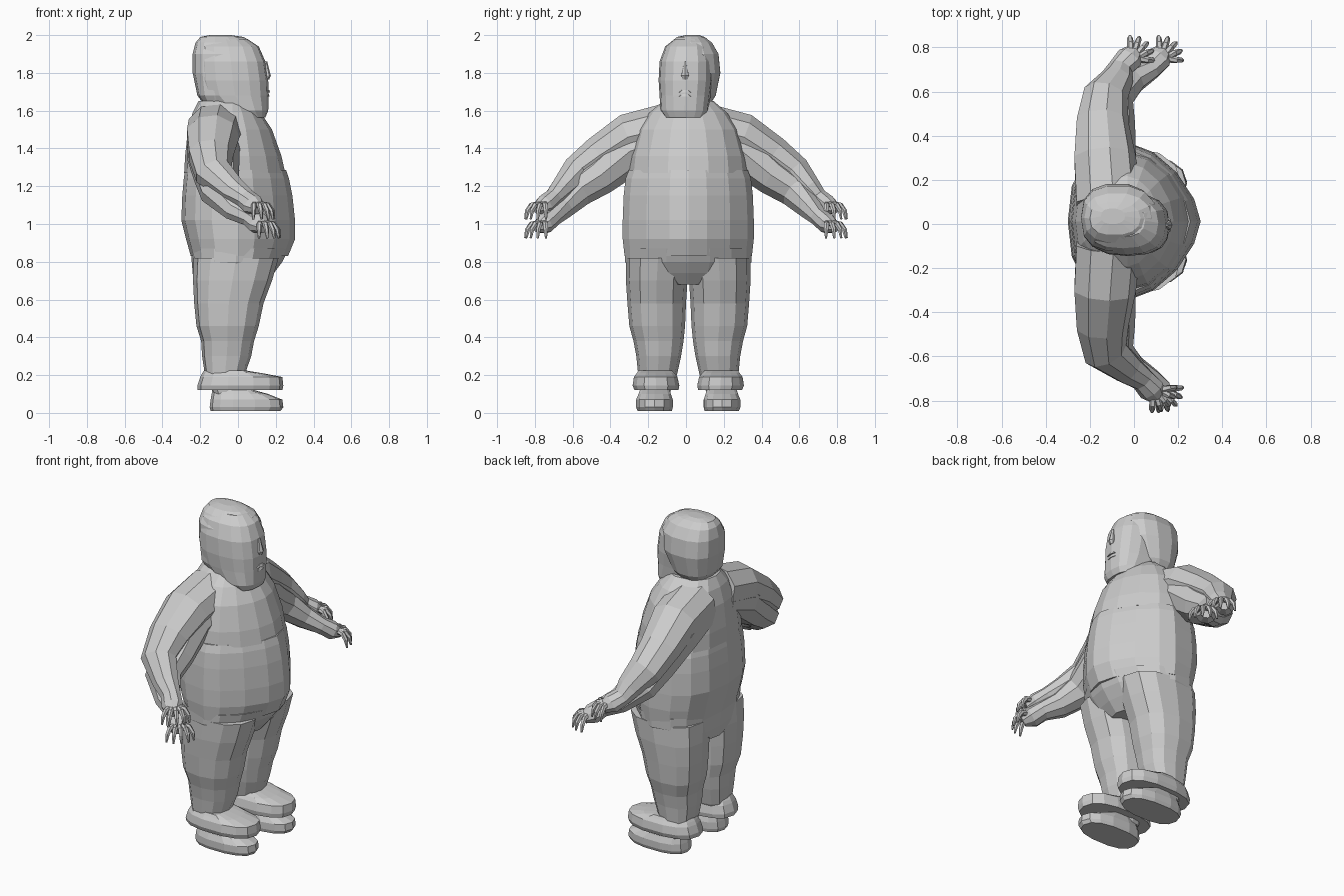
import bpy, bmesh
from math import cos, sin, pi, radians
from mathutils import Vector

cube = bpy.data.objects.get("Cube")
if cube:
    bpy.data.objects.remove(cube, do_unlink=True)

mat = bpy.data.materials.new("plain grey")
mat.use_nodes = True
grey = (0.6, 0.6, 0.6, 1)
mat.diffuse_color = grey
mat.node_tree.nodes["Principled BSDF"].inputs["Base Color"].default_value = grey


def skin(name, rings):
    """Bridge equal rings of points into a closed flat-shaded mesh."""
    bm = bmesh.new()
    loops = [[bm.verts.new(p) for p in r] for r in rings]
    n = len(loops[0])
    for a, b in zip(loops, loops[1:]):
        for i in range(n):
            j = (i + 1) % n
            bm.faces.new((a[i], a[j], b[j], b[i]))
    bm.faces.new(loops[0][::-1])
    bm.faces.new(loops[-1])
    bmesh.ops.recalc_face_normals(bm, faces=bm.faces)
    mesh = bpy.data.meshes.new(name)
    bm.to_mesh(mesh)
    bm.free()
    mesh.materials.append(mat)
    obj = bpy.data.objects.new(name, mesh)
    bpy.context.collection.objects.link(obj)


def power(v, p):
    return (1 if v >= 0 else -1) * abs(v) ** (2 / p)


def level(z, back, front, y0, y1, cx=None, pf=2.0, pb=2.6, sides=14):
    """Horizontal ring with its own roundness at front and back."""
    cx = (back + front) / 2 if cx is None else cx
    pts = []
    for i in range(sides):
        c, s = cos(2 * pi * i / sides), sin(2 * pi * i / sides)
        p = pf if c > 0 else pb
        x = cx + power(c, p) * ((front - cx) if c > 0 else (cx - back))
        pts.append((x, (y0 + y1) / 2 + power(s, p) * (y1 - y0) / 2, z))
    return pts


def stack(name, rows, **kw):
    skin(name, [level(*r, **kw) for r in rows])


def tube(name, path, sides=9, wide=1.0):
    """Tapered limb through (x, y, z, radius) points."""
    rings = []
    for i, (x, y, z, r) in enumerate(path):
        a, b = path[max(i - 1, 0)], path[min(i + 1, len(path) - 1)]
        d = (Vector(b[:3]) - Vector(a[:3])).normalized()
        u = d.cross(Vector((1, 0, 0))).normalized()
        v = u.cross(d)
        rings.append([Vector((x, y, z)) + r * (u * sin(2 * pi * k / sides)
                      + v * wide * cos(2 * pi * k / sides)) for k in range(sides)])
    skin(name, rings)


# Torso: shirt overlapping a broad belly with a ridged front, seat above the crotch
off = 0.012
def body(name, rows, **kw):
    stack(name, [(z, b, f, off - w, off + w) for z, b, f, w in rows], sides=16, **kw)

body("shirt", [(1.27, -.285, .25, .315), (1.36, -.28, .23, .305), (1.5, -.265, .18, .265),
               (1.59, -.24, .12, .205), (1.65, -.21, .05, .135)], cx=-.03, pf=1.8, pb=2.4)
body("belly", [(.83, -.25, .265, .337), (.92, -.275, .302, .347), (1.02, -.3, .302, .347),
               (1.15, -.295, .288, .342), (1.24, -.287, .27, .332), (1.285, -.28, .255, .315)],
     cx=0, pf=1.55, pb=2.5)
body("seat", [(.68, -.235, .14, .13), (.74, -.24, .19, .3), (.8, -.245, .235, .335),
              (.87, -.25, .27, .337)], cx=-.01, pf=1.8, pb=2.7)

# Trouser legs and stacked pairs of shoes
for s, side in ((1, "left"), (-1, "right")):
    def limb(name, rows, **kw):
        stack(side + name, [(z, b, f, *sorted((off + s * i, off + s * o)))
                            for z, b, f, i, o in rows], **kw)

    limb("_leg", [(.1, -.13, .01, .1, .25), (.2, -.175, .035, .06, .265),
                  (.3, -.19, .07, .038, .275), (.38, -.195, .085, .025, .29),
                  (.46, -.22, .11, .017, .312), (.58, -.232, .135, .012, .322),
                  (.7, -.238, .18, .004, .33), (.82, -.235, .215, -.01, .33)],
         pf=2.3, pb=2.7, sides=12)
    limb("_upper_shoe", [(.12, -.215, .235, .05, .287), (.145, -.215, .24, .045, .297),
                         (.19, -.2, .235, .055, .29), (.21, -.19, .13, .07, .275),
                         (.225, -.18, .04, .085, .265)], pf=2.4, cx=.02)
    limb("_lower_shoe", [(.01, -.145, .225, .085, .27), (.03, -.15, .24, .08, .278),
                         (.07, -.145, .235, .08, .278), (.1, -.14, .16, .09, .265),
                         (.13, -.13, .05, .1, .255)], pf=2.4, cx=.03)

    # Doubled arms, each with a clawed five-finger hand
    for layer, drop, hx in (("upper", 0, -.02 if s > 0 else .08), ("lower", .1, .11)):
        name = f"{side}_{layer}"
        hz = 1.1 - drop
        arm = [(-.12, .1, 1.51 - drop * .5, .13), (-.135, .3, 1.463 - drop * .8, .125),
               (-.145 + drop * .3, .46, 1.362 - drop * 1.1, .105),
               (-.13 + drop * .3, .58, 1.27 - drop, .09),
               (hx * .5 - .065, .66, hz + .08, .065),
               (hx - .04, .705, hz + .035, .05), (hx, .75, hz, .054),
               (hx + .03, .79, hz - .02, .03)]
        tube(name + "_arm", [(x, s * y, z, r) for x, y, z, r in arm], wide=1.15)
        # Fingers fan from sideways to forward and curl down
        for k in range(5):
            a = radians(95 - 25 * k)
            reach = ((.03, .005, .017), (.07, .0, .015), (.092, -.03, .013),
                     (.102, -.075, .006))
            tube(f"{name}_finger_{k + 1}",
                 [(hx + .01 + d * cos(a), s * (.75 + d * sin(a)), hz + h, r)
                  for d, h, r in reach], sides=6)

# Head: face mask inside a fuller hood of hair
stack("face", [(1.565, .0, .145, -.11, .1), (1.6, -.1, .16, -.135, .12),
               (1.68, -.19, .162, -.14, .13), (1.76, -.215, .16, -.145, .14),
               (1.86, -.22, .145, -.14, .14), (1.94, -.21, .11, -.11, .12),
               (1.98, -.18, .05, -.06, .09)], pf=2.5, sides=16)
stack("hair", [(1.62, -.17, -.02, -.1, .12), (1.68, -.215, .04, -.125, .16),
               (1.8, -.24, .1, -.13, .185), (1.9, -.24, .11, -.125, .175),
               (1.96, -.225, .08, -.085, .14), (1.99, -.2, .03, -.05, .1),
               (2.0, -.15, -.04, .0, .07)], pf=2.2)

# Nose and lips
stack("nose", [(1.765, .14, .165, -.02, .01), (1.785, .14, .174, -.028, .018),
               (1.86, .13, .155, -.01, 0)], sides=6)
for name, z, front in (("upper_lip", 1.695, .17), ("lower_lip", 1.675, .167)):
    stack(name, [(z, .13, front, -.045, .035), (z + .015, .13, front - .005, -.025, .015)],
          sides=8)
